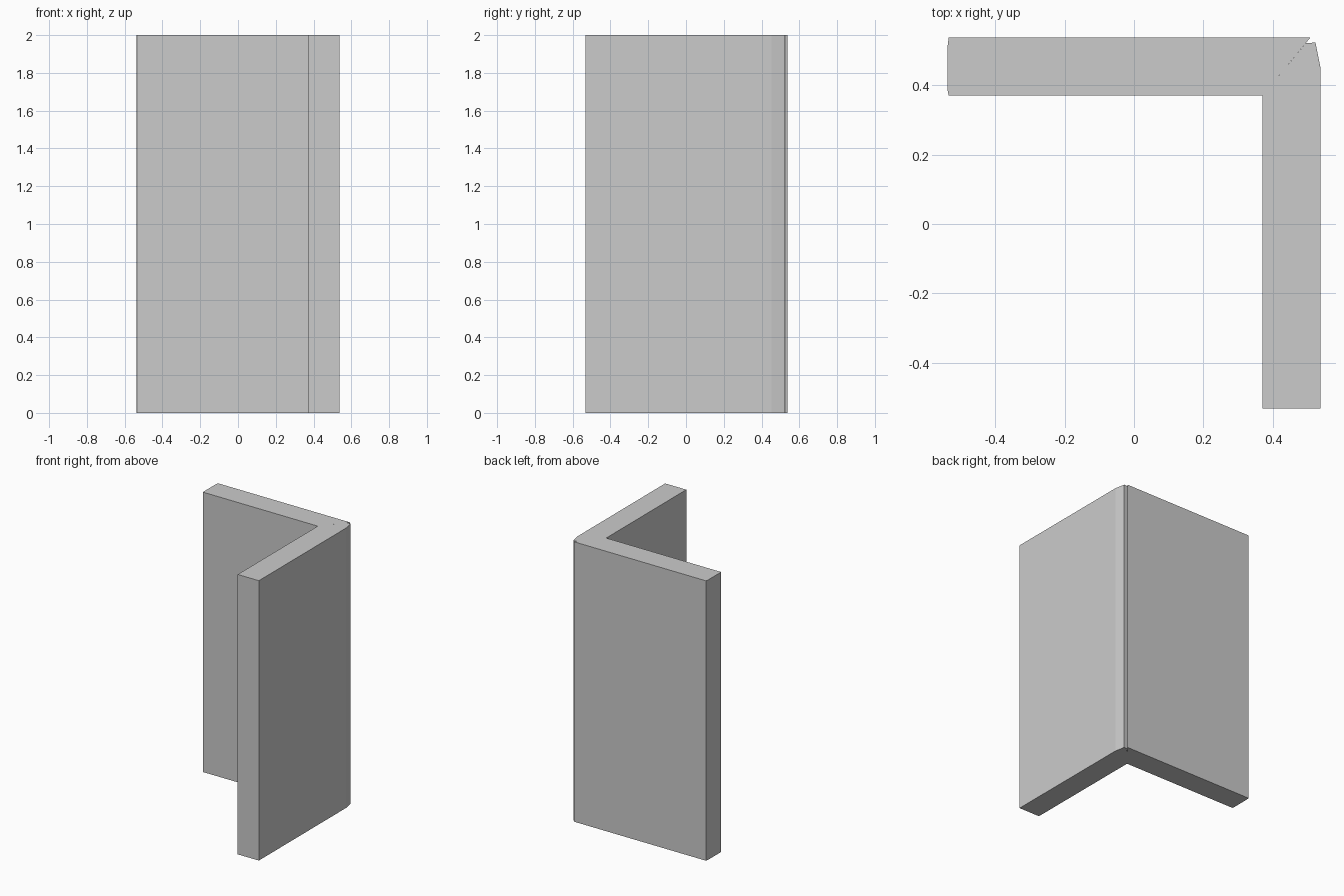
import bpy, bmesh

if "Cube" in bpy.data.objects:
    bpy.data.objects.remove(bpy.data.objects["Cube"])

HEIGHT = 2.0
OUT, IN = 0.538, 0.371   # outer and inner wall faces


def prism(name, outline):
    """Extrude a plan outline (counter-clockwise) straight up."""
    bm = bmesh.new()
    face = bm.faces.new([bm.verts.new((x, y, 0)) for x, y in outline])
    top = bmesh.ops.extrude_face_region(bm, geom=[face])
    verts = [g for g in top["geom"] if isinstance(g, bmesh.types.BMVert)]
    bmesh.ops.translate(bm, verts=verts, vec=(0, 0, HEIGHT))
    bmesh.ops.recalc_face_normals(bm, faces=bm.faces)
    mesh = bpy.data.meshes.new(name)
    bm.to_mesh(mesh)
    bm.free()
    obj = bpy.data.objects.new(name, mesh)
    bpy.context.collection.objects.link(obj)
    return obj


# Back wall with mitred right end and slightly eased left end
prism("back_wall", [
    (-0.535, IN), (IN, IN), (0.509, OUT), (-0.535, OUT),
    (-OUT, 0.515), (-OUT, 0.385)])

# Right wall with a blunted outer corner
prism("right_wall", [
    (IN, -0.533), (OUT, -0.533), (OUT, 0.453), (0.524, 0.524), (IN, IN)])

# Thin wedge filling the mitre, set back from the corner
prism("corner_wedge", [(IN, IN), (0.524, 0.524), (0.496, 0.522)])
